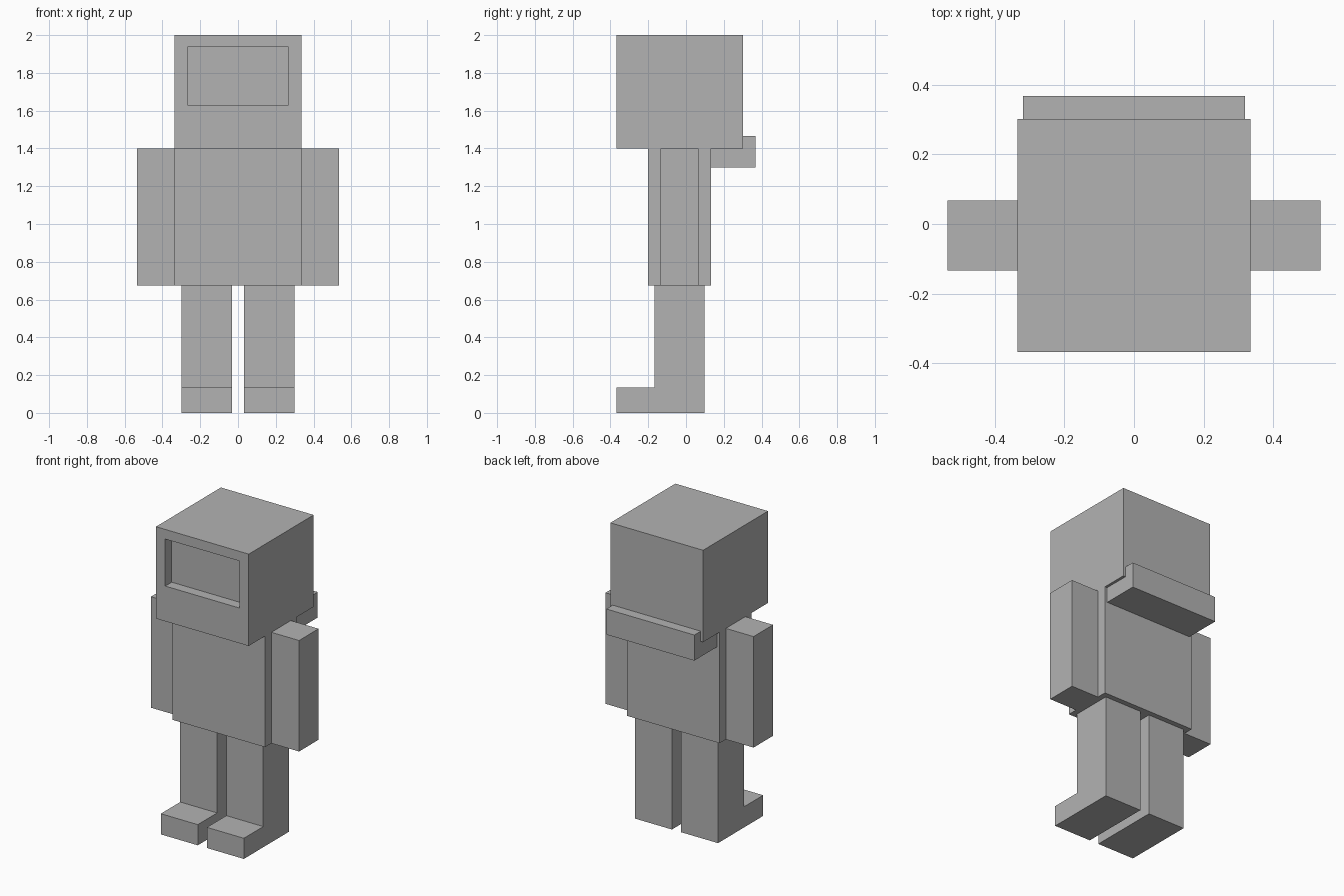
import bpy
import bmesh

cube = bpy.data.objects.get("Cube")
if cube:
    bpy.data.objects.remove(cube, do_unlink=True)

GREY = (0.45, 0.45, 0.45, 1.0)
grey = bpy.data.materials.new("plain grey")
grey.use_nodes = True
grey.diffuse_color = GREY
for node in grey.node_tree.nodes:
    if node.type == 'BSDF_PRINCIPLED':
        node.inputs["Base Color"].default_value = GREY


def add_object(name, bm):
    bmesh.ops.recalc_face_normals(bm, faces=bm.faces)
    mesh = bpy.data.meshes.new(name)
    bm.to_mesh(mesh)
    bm.free()
    mesh.materials.append(grey)
    obj = bpy.data.objects.new(name, mesh)
    bpy.context.scene.collection.objects.link(obj)
    return obj


def side_profile(x0, x1, outline):
    """Extrude a (y, z) outline along x from x0 to x1."""
    bm = bmesh.new()
    face = bm.faces.new([bm.verts.new((x0, y, z)) for y, z in outline])
    new = bmesh.ops.extrude_face_region(bm, geom=[face])["geom"]
    verts = [v for v in new if isinstance(v, bmesh.types.BMVert)]
    bmesh.ops.translate(bm, verts=verts, vec=(x1 - x0, 0, 0))
    return bm


def block(x0, x1, y0, y1, z0, z1):
    return side_profile(x0, x1, [(y0, z0), (y1, z0), (y1, z1), (y0, z1)])


HALF = 0.335   # half width of head and torso
HIP = 0.675    # underside of torso and arms
NECK = 1.4     # underside of head

# Head with a recessed face opening
bm = block(-HALF, HALF, -0.368, 0.302, NECK, 2.0)
bmesh.ops.recalc_face_normals(bm, faces=bm.faces)
front = min(bm.faces, key=lambda f: f.calc_center_median().y)
bmesh.ops.inset_region(bm, faces=[front], thickness=0.06)
for v in front.verts:
    v.co.x = 0.268 if v.co.x > 0 else -0.268
    v.co.z = 1.937 if v.co.z > 1.7 else 1.63
walls = bmesh.ops.extrude_face_region(bm, geom=[front])["geom"]
inner = [v for v in walls if isinstance(v, bmesh.types.BMVert)]
bmesh.ops.translate(bm, verts=inner, vec=(0, 0.067, 0))
if front.is_valid:
    bmesh.ops.delete(bm, geom=[front], context='FACES_ONLY')
add_object("head", bm)

# Torso
add_object("torso", block(-HALF, HALF, -0.2, 0.132, HIP, NECK))

# Folded hood behind the neck, wrapping the lower back edge of the head
hood = [(0.132, 1.3), (0.368, 1.3), (0.368, 1.467),
        (0.302, 1.467), (0.302, NECK), (0.132, NECK)]
add_object("hood", side_profile(-0.318, 0.318, hood))

# Arms, and legs with feet pointing forward
leg = [(-0.368, 0), (0.098, 0), (0.098, HIP),
       (-0.168, HIP), (-0.168, 0.135), (-0.368, 0.135)]
for side, s in (("left", 1), ("right", -1)):
    add_object(side + "_arm", block(s * HALF, s * 0.535, -0.134, 0.067, HIP, NECK))
    add_object(side + "_leg", side_profile(s * 0.033, s * 0.3, leg))
